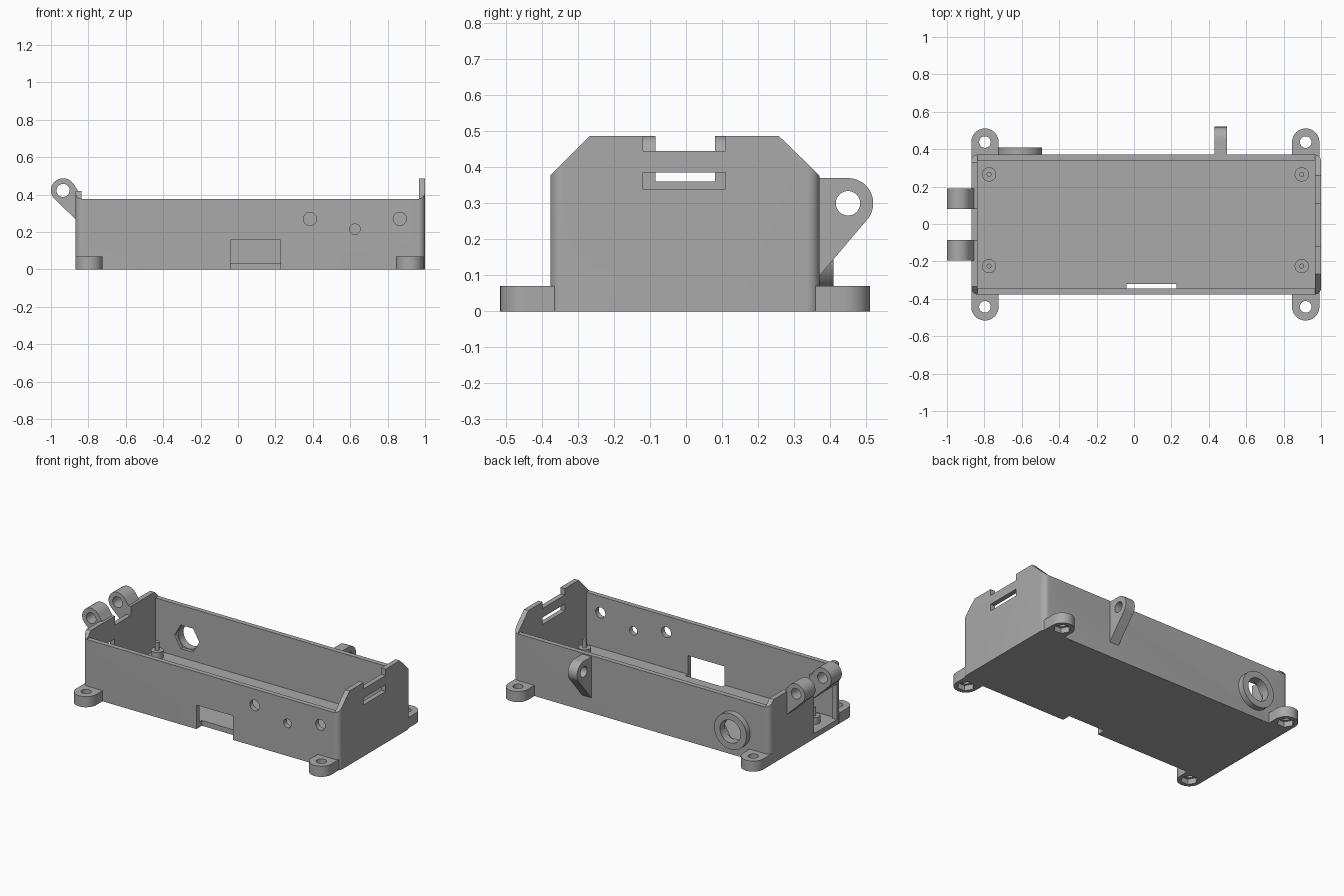
import bpy, bmesh, math
from mathutils import Vector
from mathutils.geometry import convex_hull_2d

if "Cube" in bpy.data.objects:
    bpy.data.objects.remove(bpy.data.objects["Cube"])

grey = bpy.data.materials.new("plain grey")
grey.diffuse_color = (0.4, 0.4, 0.4, 1)
grey.use_nodes = True
grey.node_tree.nodes["Principled BSDF"].inputs["Base Color"].default_value = grey.diffuse_color


def circle(u, v, r, n=40, turn=0.0):
    return [(u + r * math.cos(turn + 2 * math.pi * i / n),
             v + r * math.sin(turn + 2 * math.pi * i / n)) for i in range(n)]


def rect(u0, u1, v0, v1):
    return [(u0, v0), (u1, v0), (u1, v1), (u0, v1)]


def hull(pts):
    return [pts[i] for i in convex_hull_2d([Vector(p) for p in pts])]


def prism(name, pts, axis, a, b):
    """Extrude a 2D outline along an axis from a to b."""
    place = {'x': lambda u, v, w: (w, u, v),
             'y': lambda u, v, w: (u, w, v),
             'z': lambda u, v, w: (u, v, w)}[axis]
    bm = bmesh.new()
    low = [bm.verts.new(place(u, v, a)) for u, v in pts]
    top = [bm.verts.new(place(u, v, b)) for u, v in pts]
    bm.faces.new(low)
    bm.faces.new(top)
    n = len(pts)
    for i in range(n):
        j = (i + 1) % n
        bm.faces.new((low[i], low[j], top[j], top[i]))
    bmesh.ops.recalc_face_normals(bm, faces=bm.faces)
    me = bpy.data.meshes.new(name)
    bm.to_mesh(me)
    bm.free()
    me.materials.append(grey)
    ob = bpy.data.objects.new(name, me)
    bpy.context.collection.objects.link(ob)
    return ob


def cut(ob, *cutters):
    """Subtract each (outline, axis, start, end), then smooth by angle."""
    bpy.context.view_layer.objects.active = ob
    for c in cutters:
        tool = prism("cutter", *c)
        tool.hide_render = True
        m = ob.modifiers.new("cut", 'BOOLEAN')
        m.operation, m.solver, m.object = 'DIFFERENCE', 'EXACT', tool
        bpy.ops.object.modifier_apply(modifier=m.name)
        bpy.data.objects.remove(tool, do_unlink=True)
    bpy.ops.object.select_all(action='DESELECT')
    ob.select_set(True)
    bpy.ops.object.shade_smooth_by_angle(angle=math.radians(30))


# Open box with raised, notched end walls
X0, X1, Y0, Y1 = -0.87, 1.0, -0.377, 0.371
R, T, FLOOR, SIDE = 0.035, 0.032, 0.035, 0.377
corners = []
for x in (X0 + R, X1 - R):
    for y in (Y0 + R, Y1 - R):
        corners += circle(x, y, R, 32)
box = prism("box", hull(corners), 'z', 0, 0.487)
cut(box,
    (rect(X0 + T, X1 - T, Y0 + T, Y1 - T), 'z', FLOOR, 0.6),
    (rect(X0 + T, X1 - T, -0.5, 0.5), 'z', SIDE, 0.6),
    # right end: sloped shoulders, notch, slot
    ([(-0.5, SIDE), (Y0, SIDE), (-0.267, 0.487), (-0.267, 0.6), (-0.5, 0.6)], 'x', 0.9, 1.1),
    ([(0.5, SIDE), (Y1, SIDE), (0.258, 0.487), (0.258, 0.6), (0.5, 0.6)], 'x', 0.9, 1.1),
    (rect(-0.12, 0.11, 0.445, 0.6), 'x', 0.9, 1.1),
    (rect(-0.12, 0.11, 0.34, 0.385), 'x', 0.9, 1.1),
    # left end: lower top, shoulders, notch, card opening
    (rect(-0.5, 0.5, 0.42, 0.6), 'x', -1, -0.8),
    ([(-0.5, SIDE), (Y0, SIDE), (-0.332, 0.422), (-0.332, 0.6), (-0.5, 0.6)], 'x', -1, -0.8),
    ([(0.5, SIDE), (Y1, SIDE), (0.326, 0.422), (0.326, 0.6), (0.5, 0.6)], 'x', -1, -0.8),
    (rect(-0.085, 0.08, 0.36, 0.6), 'x', -1, -0.8),
    (rect(-0.33, -0.09, FLOOR, 0.27), 'x', -1, -0.8),
    # front wall: port opening and three round holes
    (rect(-0.04, 0.228, -0.1, 0.158), 'y', -0.5, -0.32),
    (circle(0.385, 0.27, 0.035), 'y', -0.5, -0.3),
    (circle(0.625, 0.215, 0.028), 'y', -0.5, -0.3),
    (circle(0.865, 0.27, 0.035), 'y', -0.5, -0.3),
    # back wall: connector hole, hexagonal inside
    (circle(-0.61, 0.17, 0.09, 6), 'y', 0.3, 0.5))

# Round collar around the connector hole
collar = prism("connector_collar", circle(-0.61, 0.17, 0.118, 48), 'y', Y1 - 0.012, 0.41)
cut(collar, (circle(-0.61, 0.17, 0.075), 'y', 0.3, 0.5))

# Mounting ears with screw hole and nut pocket underneath
for x in (-0.797, 0.918):
    for s, y, wall in ((-1, -0.443, Y0), (1, 0.438, Y1)):
        inner = wall - s * 0.028
        ear = prism("mounting_ear",
                    hull(circle(x, y, 0.073, 48) + [(x - 0.073, inner), (x + 0.073, inner)]),
                    'z', 0, 0.07)
        cut(ear, (circle(x, y, 0.031), 'z', -0.1, 0.2),
            (circle(x, y, 0.052, 6), 'z', -0.1, 0.035))

# Hinge knuckles on the left end
for y0, y1 in ((-0.195, -0.085), (0.08, 0.19)):
    knuckle = prism("hinge_knuckle",
                    hull(circle(-0.935, 0.422, 0.065, 48) + [(-0.855, 0.255), (-0.855, 0.42)]),
                    'y', y0, y1)
    cut(knuckle, (circle(-0.935, 0.422, 0.035), 'y', -0.5, 0.5))

# Latch lug on the back
lug = prism("latch_lug",
            hull(circle(0.45, 0.30, 0.07, 48) + [(0.355, 0.37), (0.355, 0.08)]),
            'x', 0.43, 0.497)
cut(lug, (circle(0.45, 0.30, 0.034), 'x', 0.3, 0.6))

# Board standoffs with locating pins
for x in (-0.775, 0.897):
    for y in (-0.225, 0.265):
        cut(prism("standoff", circle(x, y, 0.038, 32), 'z', FLOOR - 0.01, 0.08))
        cut(prism("standoff_pin", circle(x, y, 0.013, 20), 'z', 0.07, 0.135))
